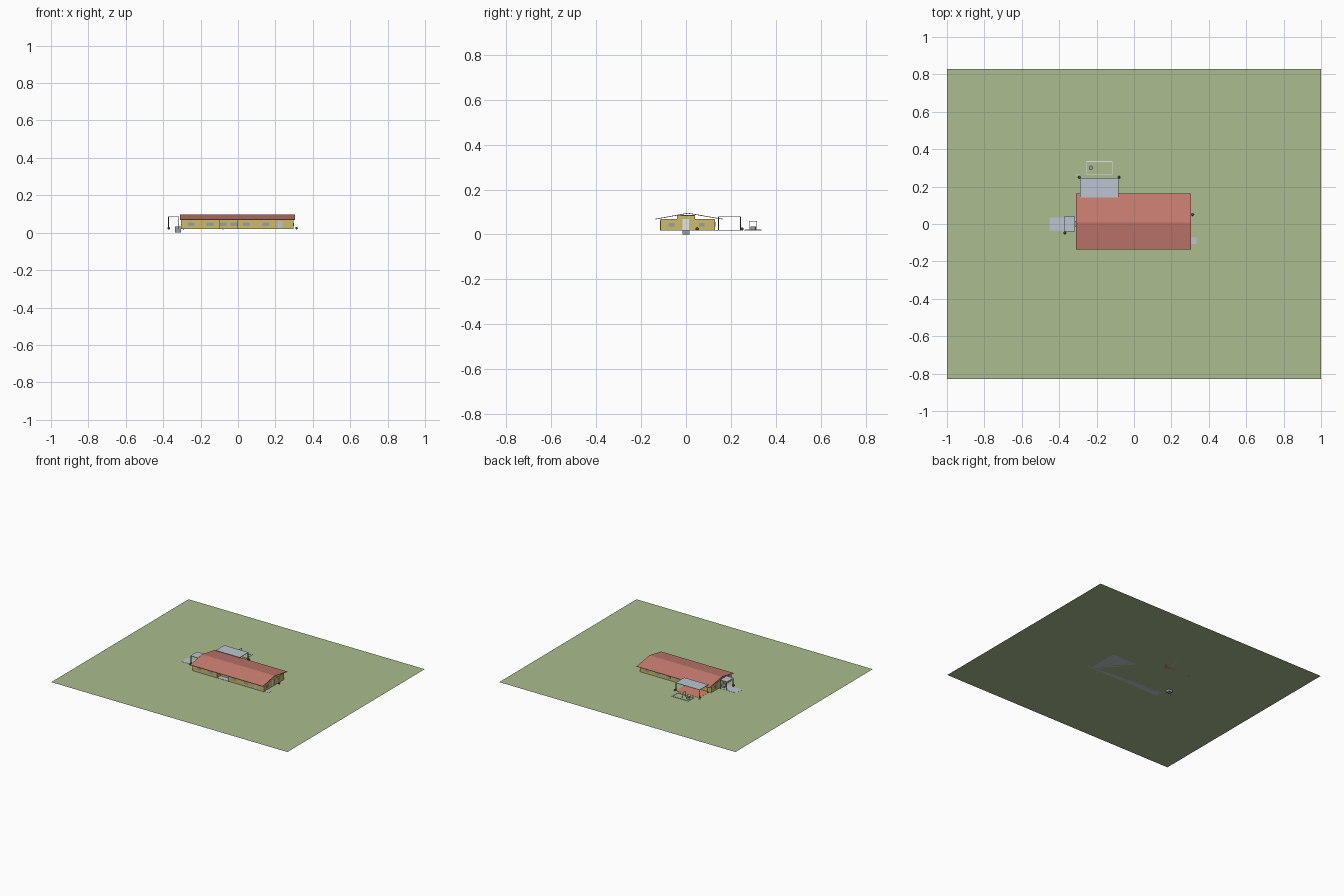
import bpy, bmesh, math

if "Cube" in bpy.data.objects:
    bpy.data.objects.remove(bpy.data.objects["Cube"])

def material(name, rgb):
    m = bpy.data.materials.new(name)
    lin = [((c / 255 + 0.055) / 1.055) ** 2.4 for c in rgb]
    m.diffuse_color = (*lin, 1)
    m.use_nodes = True
    m.node_tree.nodes["Principled BSDF"].inputs["Base Color"].default_value = m.diffuse_color
    return m

GRASS = material("grass_green", (171, 188, 142))
WALL = material("ochre_wall", (204, 188, 108))
ROOF = material("roof_red", (200, 124, 112))
GREY = material("pale_grey", (190, 197, 208))
GLASS = material("window_grey", (150, 160, 170))
DARK = material("dark_metal", (75, 82, 72))
TILE = material("orange_tile", (214, 132, 108))
WHITE = material("white", (228, 230, 230))

G = 0.0185          # ground level
EAVE, RIDGE = 0.070, 0.096
Y0, YR, Y1 = -0.135, 0.008, 0.162   # front eave, ridge, back eave
X0, X1 = -0.31, 0.305

def finish(name, bm, mat):
    bmesh.ops.recalc_face_normals(bm, faces=bm.faces)
    me = bpy.data.meshes.new(name)
    bm.to_mesh(me)
    bm.free()
    me.materials.append(mat)
    ob = bpy.data.objects.new(name, me)
    bpy.context.collection.objects.link(ob)
    return ob

def box(name, x, y, z, mat):
    bm = bmesh.new()
    bmesh.ops.create_cube(bm, size=1)
    for v in bm.verts:
        for i, r in enumerate((x, y, z)):
            v.co[i] = r[0] if v.co[i] < 0 else r[1]
    return finish(name, bm, mat)

def extrude_x(name, profile, x0, x1, mat):
    bm = bmesh.new()
    f = bm.faces.new([bm.verts.new((x0, y, z)) for y, z in profile])
    r = bmesh.ops.extrude_face_region(bm, geom=[f])
    for v in r["geom"]:
        if isinstance(v, bmesh.types.BMVert):
            v.co.x = x1
    return finish(name, bm, mat)

def post(name, x, y, z1, mat=DARK, r=0.0018):
    box(name, (x - r, x + r), (y - r, y + r), (G, z1), mat)

def ball(name, x, y):
    bm = bmesh.new()
    bmesh.ops.create_uvsphere(bm, u_segments=10, v_segments=6, radius=0.007)
    for v in bm.verts:
        v.co.x += x
        v.co.y += y
        v.co.z += G + 0.006
    finish(name, bm, DARK)

# lawn: a single flat sheet
bm = bmesh.new()
bm.faces.new([bm.verts.new((sx, sy * 0.83, G)) for sx, sy in ((-1, -1), (1, -1), (1, 1), (-1, 1))])
lawn = finish("lawn", bm, GRASS)
if lawn.data.polygons[0].normal.z < 0:
    lawn.data.flip_normals()

# thin gabled roof
T = 0.003
extrude_x("gable_roof", [(Y0, EAVE), (YR, RIDGE), (Y1, EAVE), (Y1, EAVE - T),
                         (YR, RIDGE - T), (Y0, EAVE - T)], X0, X1, ROOF)

# outer walls
W = 0.005
WT = 0.069
XA, XB = -0.305, 0.298
FY, BY, RY = -0.114, 0.13, -0.075
box("floor_slab", (XA, XB), (FY, BY), (G, G + 0.002), GREY)
box("front_wall_left", (XA, -0.10), (FY, FY + W), (G, WT), WALL)
box("front_wall_right", (0.0, XB), (FY, FY + W), (G, WT), WALL)
box("front_wall_recess", (-0.10, 0.0), (RY, RY + W), (G, WT), WALL)
for x in (-0.10, 0.0):
    box("recess_side_wall", (x - W / 2, x + W / 2), (FY + 0.0005, RY + W), (G, WT - 0.001), WALL)
box("back_wall", (XA, XB), (BY - W, BY), (G, WT), WALL)
for x in (XA, XB - W):
    box("end_wall_front", (x, x + W), (FY, -0.016), (G, WT), WALL)
    box("end_wall_back", (x, x + W), (0.014, BY), (G, WT), WALL)
    box("entry_gable_panel", (x, x + W), (-0.04, 0.04), (WT, 0.085), WALL)
    box("entry_door", (x + 0.001, x + 0.004), (-0.016, 0.014), (G, WT), WHITE)

# corridor walls and room partitions
for y in (-0.035, 0.035):
    box("corridor_wall", (XA + W, XB - W), (y - 0.002, y + 0.002), (G, 0.083), WALL)
for x in (-0.20, 0.08, 0.19):
    box("front_partition", (x - 0.002, x + 0.002), (FY + W, -0.037), (G, WT), WALL)
for x in (-0.20, -0.08, 0.03, 0.14, 0.22):
    box("back_partition", (x - 0.002, x + 0.002), (0.037, BY - W), (G, WT), WALL)

# windows: plates on the walls
for x in (-0.25, -0.15, -0.08, -0.022, 0.045, 0.148):
    y = RY if -0.1 < x < 0 else FY
    box("front_window", (x - 0.018, x + 0.018), (y - 0.001, y), (0.035, 0.055), GLASS)
for x in (-0.03, 0.06, 0.15, 0.24):
    box("back_window", (x - 0.018, x + 0.018), (BY, BY + 0.001), (0.035, 0.055), GLASS)
for y in (-0.065, 0.07):
    box("right_window", (XB, XB + 0.001), (y - 0.013, y + 0.013), (0.035, 0.052), GLASS)
    box("left_window", (XA - 0.001, XA), (y - 0.013, y + 0.013), (0.035, 0.052), GLASS)
box("front_door", (0.215, 0.237), (FY - 0.001, FY), (G, 0.062), GREY)

# back porch
box("back_porch_roof", (-0.288, -0.084), (0.142, 0.246), (0.078, 0.081), GREY)
box("back_porch_floor", (-0.288, -0.084), (BY, 0.246), (G, G + 0.001), TILE)
for x in (-0.286, -0.086):
    for y in (0.145, 0.243):
        post("back_porch_post", x, y, 0.078)
    ball("porch_shrub", x + (0.006 if x > -0.2 else -0.006), 0.25)

# side entrance canopy with path and pit
box("side_canopy_roof", (-0.375, -0.316), (-0.04, 0.04), (0.083, 0.086), GREY)
for x in (-0.372, -0.319):
    for y in (-0.037, 0.037):
        post("side_canopy_post", x, y, 0.083)
ball("canopy_shrub", -0.37, -0.048)
ball("end_shrub", 0.313, 0.05)
box("side_path", (-0.452, -0.305), (-0.036, 0.036), (G, G + 0.001), GREY)
box("entry_pit", (-0.336, -0.304), (-0.015, 0.015), (0, 0.032), GLASS)
box("right_step", (0.298, 0.334), (-0.108, -0.072), (G, G + 0.001), GREY)
box("back_step", (-0.312, -0.29), (0.258, 0.268), (G, G + 0.001), GREY)

# play yard: ground border, small frame and basin
for y in (0.266, 0.334):
    box("yard_border_long", (-0.252, -0.116), (y - 0.002, y + 0.002), (G, G + 0.003), WHITE)
for x in (-0.252, -0.116):
    box("yard_border_short", (x - 0.002, x + 0.002), (0.264, 0.336), (G, G + 0.003), WHITE)
for y in (0.282, 0.315):
    post("frame_post", -0.19, y, 0.06, GREY, 0.001)
box("frame_bar", (-0.191, -0.189), (0.281, 0.316), (0.058, 0.06), GREY)
bm = bmesh.new()
bmesh.ops.create_cone(bm, cap_ends=True, segments=16, radius1=0.012, radius2=0.012, depth=0.016)
for v in bm.verts:
    v.co.x -= 0.23
    v.co.y += 0.30
    v.co.z += G + 0.008
finish("basin", bm, GLASS)
